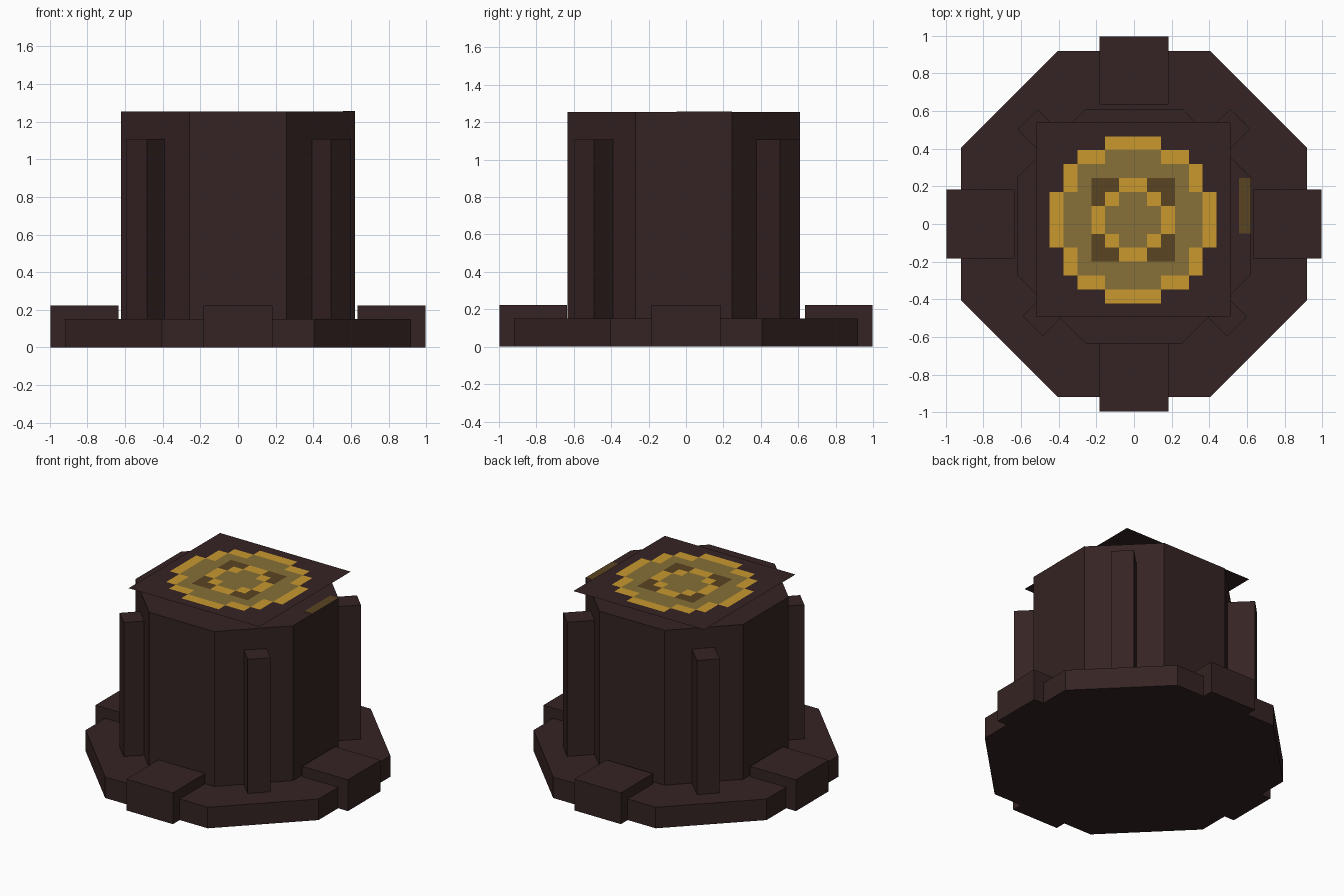
import bpy, bmesh, math

if "Cube" in bpy.data.objects:
    bpy.data.objects.remove(bpy.data.objects["Cube"])


def material(name, rgb):
    m = bpy.data.materials.new(name)
    m.diffuse_color = (*rgb, 1)
    m.use_nodes = True
    m.node_tree.nodes["Principled BSDF"].inputs["Base Color"].default_value = m.diffuse_color
    return m


BROWN = material("dark brown", (0.036, 0.0170, 0.0170))
GOLD = material("gold", (0.578, 0.314, 0.027))
OLIVE = material("dull gold", (0.242, 0.162, 0.040))
UMBER = material("umber", (0.102, 0.058, 0.016))


def finish(bm, name, mats):
    mesh = bpy.data.meshes.new(name)
    bm.to_mesh(mesh)
    bm.free()
    for m in mats:
        mesh.materials.append(m)
    obj = bpy.data.objects.new(name, mesh)
    bpy.context.collection.objects.link(obj)
    return obj


def prism(name, outline, z0, z1, mat=BROWN):
    """Extrude a counter-clockwise outline from z0 to z1."""
    bm = bmesh.new()
    face = bm.faces.new([bm.verts.new((x, y, z0)) for x, y in outline])
    ext = bmesh.ops.extrude_face_region(bm, geom=[face])
    for v in ext["geom"]:
        if isinstance(v, bmesh.types.BMVert):
            v.co.z = z1
    bmesh.ops.recalc_face_normals(bm, faces=bm.faces)
    return finish(bm, name, [mat])


def octagon(r, flat, cx=0, cy=0):
    pts = [(r, -flat), (r, flat), (flat, r), (-flat, r),
           (-r, flat), (-r, -flat), (-flat, -r), (flat, -r)]
    return [(cx + x, cy + y) for x, y in pts]


def turned_box(x0, x1, half, angle):
    """Box outline along +x, turned about the origin."""
    c, s = math.cos(angle), math.sin(angle)
    return [(x * c - y * s, x * s + y * c)
            for x, y in [(x0, -half), (x1, -half), (x1, half), (x0, half)]]


# Base slab and central column
prism("base", octagon(0.92, 0.405), 0, 0.15)
prism("column", octagon(0.622, 0.257, 0, -0.012), 0.15, 1.255)

# Foot blocks on the four sides
for i in range(4):
    prism("foot_block", turned_box(0.635, 0.997, 0.184, i * math.pi / 2), 0, 0.223)

# Corner pillars, given by the middle of their outer faces
for x, y in [(0.565, 0.557), (-0.565, 0.555), (-0.538, -0.543), (0.548, -0.545)]:
    r = math.hypot(x, y)
    prism("corner_pillar", turned_box(r - 0.2, r, 0.075, math.atan2(y, x)), 0.15, 1.107)

# Painted strip on the column rim
prism("rim_strip", [(0.557, -0.05), (0.622, -0.05), (0.622, 0.245), (0.557, 0.245)],
      1.255, 1.257, UMBER)

# Thin top sheet with a stepped round emblem
N, CELL = 12, 0.074
xs = [-0.52] + [-0.449 + CELL * i for i in range(N + 1)] + [0.512]
ys = [-0.492] + [-0.422 + CELL * i for i in range(N + 1)] + [0.54]
bm = bmesh.new()
grid = [[bm.verts.new((x, y, 1.303)) for y in ys] for x in xs]
for i in range(N + 2):
    for j in range(N + 2):
        f = bm.faces.new([grid[i][j], grid[i + 1][j], grid[i + 1][j + 1], grid[i][j + 1]])
        a, b = abs(i - 6.5), abs(j - 6.5)
        d = math.hypot(a, b)
        if d > 5.9:
            f.material_index = 0                      # plain rim
        elif d > 5.0 or (2.0 < d < 2.7 and max(a, b) < 3):
            f.material_index = 1                      # gold rings
        elif d > 2.7 and max(a, b) < 3:
            f.material_index = 3                      # dark corners
        else:
            f.material_index = 2                      # dull gold fill
finish(bm, "top_sheet", [BROWN, GOLD, OLIVE, UMBER])
